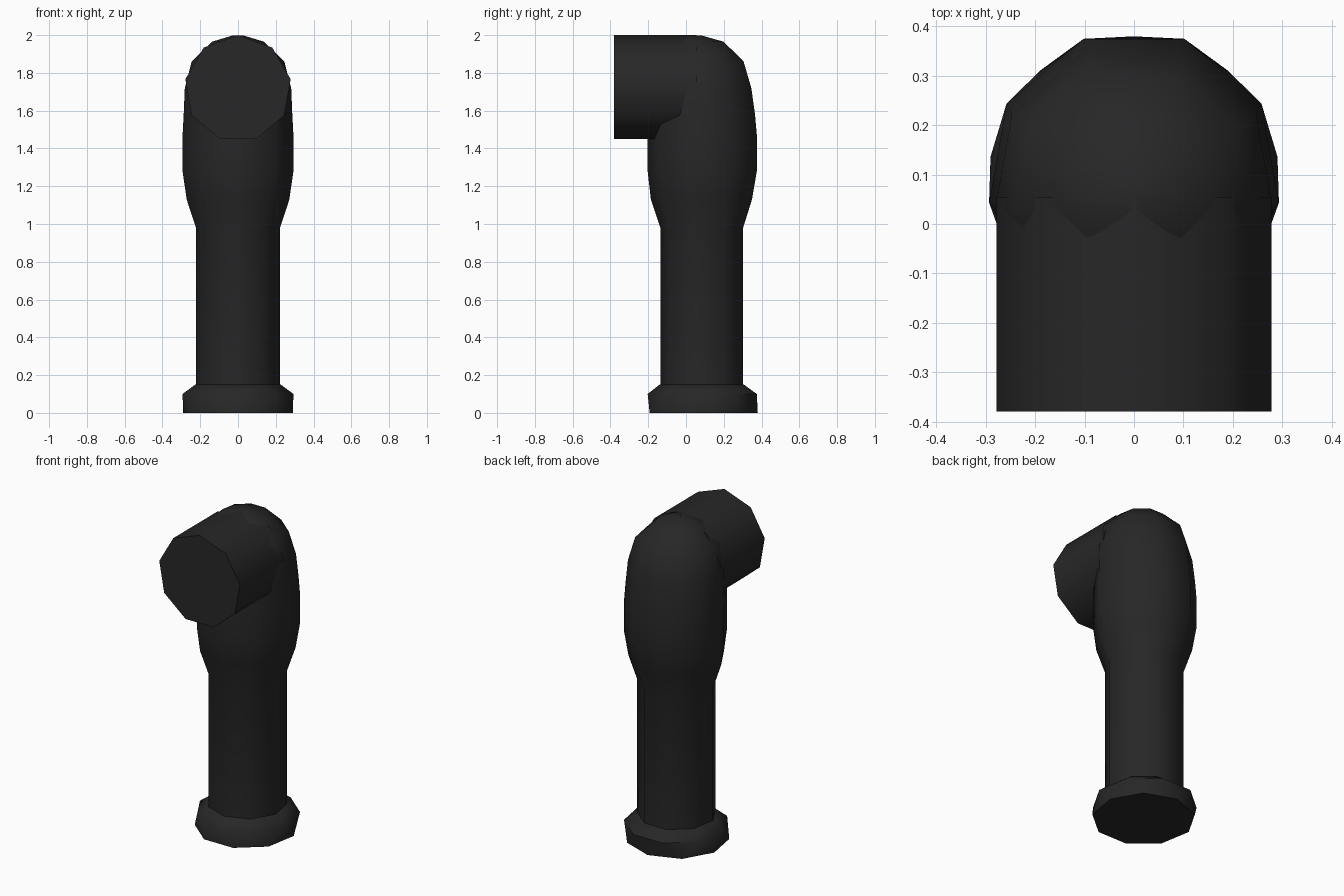
import bpy, bmesh
from math import sin, cos, pi, radians
from mathutils import Vector

cube = bpy.data.objects.get("Cube")
if cube:
    bpy.data.objects.remove(cube, do_unlink=True)

SIDES = 9

black = bpy.data.materials.new("matte black")
black.use_nodes = True
COLOUR = (0.02, 0.02, 0.02, 1)
black.diffuse_color = COLOUR
bsdf = black.node_tree.nodes["Principled BSDF"]
bsdf.inputs["Base Color"].default_value = COLOUR
bsdf.inputs["Roughness"].default_value = 0.8


def ring(z, radius, y, corner_back=False):
    """Level nine-sided ring with a corner to the front, or to the back."""
    sign = 1 if corner_back else -1
    return [Vector((radius * sin(2 * pi * i / SIDES),
                    y + sign * radius * cos(2 * pi * i / SIDES), z))
            for i in range(SIDES)]


def finish(name, bm):
    bmesh.ops.recalc_face_normals(bm, faces=bm.faces)
    mesh = bpy.data.meshes.new(name)
    bm.to_mesh(mesh)
    bm.free()
    mesh.materials.append(black)
    obj = bpy.data.objects.new(name, mesh)
    bpy.context.collection.objects.link(obj)
    bpy.ops.object.select_all(action="DESELECT")
    obj.select_set(True)
    bpy.context.view_layer.objects.active = obj
    bpy.ops.object.shade_smooth_by_angle(angle=radians(45))
    return obj


def loft(name, rings):
    bm = bmesh.new()
    loops = [[bm.verts.new(p) for p in r] for r in rings]
    for a, b in zip(loops, loops[1:]):
        for i in range(SIDES):
            j = (i + 1) % SIDES
            bm.faces.new((a[i], a[j], b[j], b[i]))
    bm.faces.new(loops[0])
    bm.faces.new(loops[-1])
    return finish(name, bm)


# Foot flange: twisted rim with a bevelled shoulder
bm = bmesh.new()
for r in (ring(0, 0.295, 0.085, True), ring(0.1, 0.298, 0.095), ring(0.15, 0.23, 0.09)):
    for p in r:
        bm.verts.new(p)
bmesh.ops.convex_hull(bm, input=bm.verts)
finish("foot_flange", bm)

# Upright pipe, swelling into the rounded elbow: height, radius, centre y
profile = [(0.12, 0.226, 0.09), (0.98, 0.226, 0.09), (1.13, 0.276, 0.09),
           (1.28, 0.298, 0.095), (1.47, 0.298, 0.095), (1.58, 0.292, 0.091),
           (1.72, 0.286, 0.077), (1.86, 0.249, 0.071), (1.965, 0.14, 0.068),
           (1.998, 0.03, 0.055)]
loft("upright_pipe_and_elbow", [ring(*p) for p in profile])

# Horizontal pipe opening to the front, corner upward
mid_z, outlet_radius = 1.717, 0.283
outlet = []
for y in (-0.38, 0.055):
    outlet.append([Vector((outlet_radius * sin(2 * pi * i / SIDES), y,
                           mid_z + outlet_radius * cos(2 * pi * i / SIDES)))
                   for i in range(SIDES)])
loft("front_pipe", outlet)
